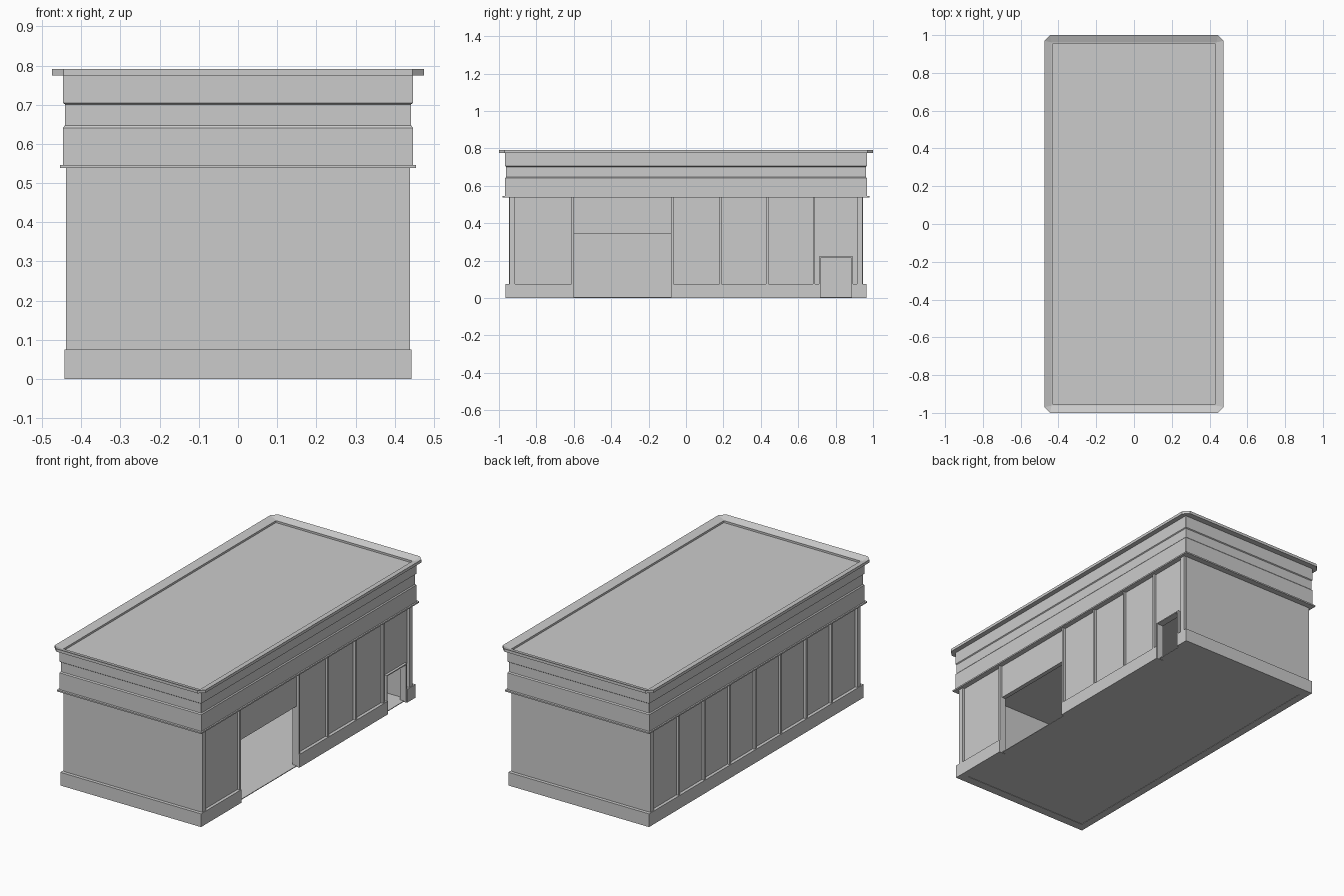
import bpy, bmesh

cube = bpy.data.objects.get("Cube")
if cube:
    bpy.data.objects.remove(cube, do_unlink=True)

GREY = (0.6, 0.6, 0.6, 1.0)
mat = bpy.data.materials.new("plain_grey")
mat.use_nodes = True
mat.diffuse_color = GREY
bsdf = next(n for n in mat.node_tree.nodes if n.type == 'BSDF_PRINCIPLED')
bsdf.inputs["Base Color"].default_value = GREY


def finish(name, bm):
    bmesh.ops.recalc_face_normals(bm, faces=bm.faces)
    mesh = bpy.data.meshes.new(name)
    bm.to_mesh(mesh)
    bm.free()
    mesh.materials.append(mat)
    obj = bpy.data.objects.new(name, mesh)
    bpy.context.collection.objects.link(obj)
    return obj


def box(name, xs, ys, zs):
    bm = bmesh.new()
    bmesh.ops.create_cube(bm, size=1)
    for v in bm.verts:
        v.co = [r[0] if c < 0 else r[1] for c, r in zip(v.co, (xs, ys, zs))]
    return finish(name, bm)


def loft(name, sections):
    """Stack of corner-cut rectangles: half width, half length, corner cut, height."""
    bm = bmesh.new()
    loops = []
    for hx, hy, c, z in sections:
        quarter = [(hx, hy - c), (hx - c, hy)]
        pts = (quarter
               + [(-x, y) for x, y in reversed(quarter)]
               + [(-x, -y) for x, y in quarter]
               + [(x, -y) for x, y in reversed(quarter)])
        loops.append([bm.verts.new((x, y, z)) for x, y in pts])
    for a, b in zip(loops, loops[1:]):
        for i in range(len(a)):
            j = (i + 1) % len(a)
            bm.faces.new((a[i], a[j], b[j], b[i]))
    bm.faces.new(loops[0])
    bm.faces.new(loops[-1])
    return finish(name, bm)


# Main heights and planes
BASE, EAVE = 0.075, 0.542
IN, PANEL, POST = 0.40, 0.425, 0.439
GATE, GATE_TOP = (-0.60, -0.08), 0.345
DOOR, DOOR_TOP = (0.715, 0.89), 0.215
END = 0.915

# Ledge, banded fascia, flared cornice and sunken roof as one profile
S = 0.0005
loft("fascia_cornice_and_roof", [
    (0.455, 0.98, S, 0.538), (0.455, 0.98, S, 0.546),
    (0.447, 0.967, S, 0.546), (0.447, 0.967, S, 0.641),
    (0.442, 0.962, S, 0.647), (0.442, 0.962, S, 0.701),
    (0.447, 0.967, S, 0.705), (0.447, 0.967, S, 0.775),
    (0.475, 1.0, 0.03, 0.775), (0.475, 1.0, 0.03, 0.791),
    (0.437, 0.962, S, 0.777), (0.43, 0.955, S, 0.777),
    (0.43, 0.955, S, 0.766),
])

# Floor slab
box("floor", (-0.425, 0.425), (-0.945, 0.945), (0.002, 0.006))

# End walls with their plinths and corner posts
for s, end in ((-1, "front"), (1, "back")):
    def span(a, b):
        return tuple(sorted((s * a, s * b)))
    box(end + "_wall", (-PANEL, PANEL), span(END, 0.946), (0, EAVE))
    box(end + "_plinth", (-0.443, 0.443), span(0.92, 0.965), (0, BASE))
    for side, name in ((-1, "right"), (1, "left")):
        xs = tuple(sorted((side * IN, side * POST)))
        box(f"{end}_{name}_corner_post", xs, span(END, 0.944), (0, EAVE))

# Closed long side: plinth, wall and evenly spaced pilasters
box("closed_side_plinth", (-0.443, -IN), (-0.92, 0.92), (0, BASE))
box("closed_side_wall", (-PANEL, -IN), (-END, END), (0, EAVE))
BAYS = 8
for i in range(1, BAYS):
    y = -END + 2 * END * i / BAYS
    box(f"closed_side_pilaster_{i}", (-POST, -PANEL), (y - 0.006, y + 0.006), (BASE, EAVE))

# Open long side: plinth and wall pieces around the gate and door
solid = ((-0.92, GATE[0]), (GATE[1], DOOR[0]), (DOOR[1], 0.92))
for i, (a, b) in enumerate(solid):
    box(f"open_side_plinth_{i}", (IN, 0.443), (a, b), (0, BASE))
    box(f"open_side_wall_{i}", (IN, PANEL), (a, b), (0, EAVE))
box("gate_lintel", (IN, PANEL), GATE, (GATE_TOP, EAVE))
box("door_lintel", (IN, PANEL), DOOR, (DOOR_TOP, EAVE))

# Pilasters on the open side; those beside the gate reach the ground
for i, y in enumerate((-0.606, -0.074, 0.185, 0.435, 0.685)):
    foot = 0 if i < 2 else BASE
    box(f"open_side_pilaster_{i}", (PANEL, POST), (y - 0.006, y + 0.006), (foot, EAVE))

# Door surround
for i, y in enumerate(DOOR):
    box(f"door_jamb_{i}", (IN, POST), (y - 0.004, y + 0.004), (0, DOOR_TOP))
box("door_head", (IN, POST), (DOOR[0] - 0.004, DOOR[1] + 0.004), (DOOR_TOP, DOOR_TOP + 0.006))
